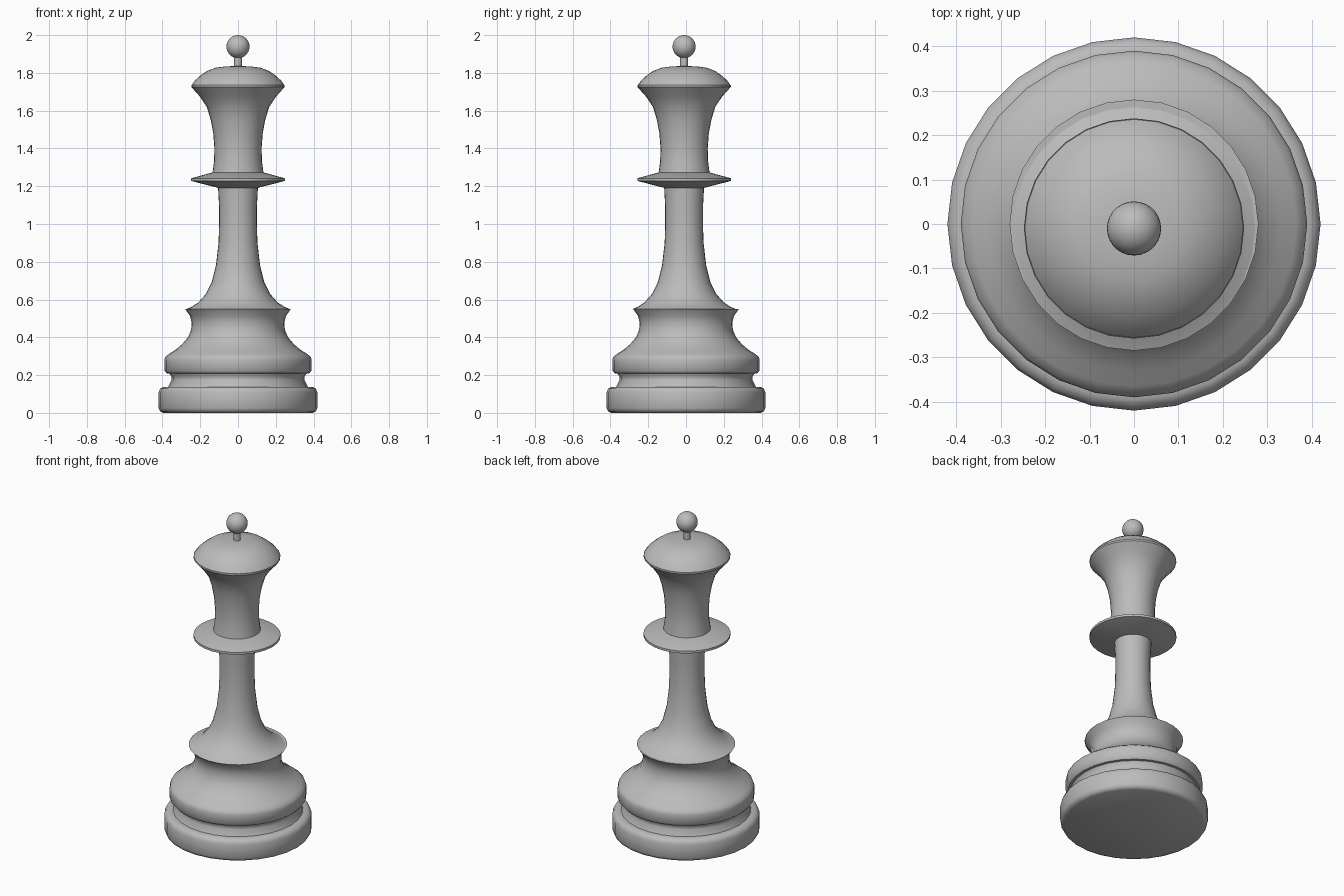
import bpy
import bmesh
from math import tau, radians
from mathutils import Matrix, Vector

cube = bpy.data.objects.get("Cube")
if cube:
    bpy.data.objects.remove(cube, do_unlink=True)

SIDES = 28
LEAN = -0.01  # the upper turned parts sit slightly forward of the base

grey = bpy.data.materials.new("plain grey")
grey.use_nodes = True
GREY = (0.5, 0.5, 0.5, 1)
grey.diffuse_color = GREY
grey.node_tree.nodes["Principled BSDF"].inputs["Base Color"].default_value = GREY


def finish(name, bm, y=0.0):
    bmesh.ops.recalc_face_normals(bm, faces=bm.faces)
    mesh = bpy.data.meshes.new(name)
    bm.to_mesh(mesh)
    bm.free()
    mesh.materials.append(grey)
    obj = bpy.data.objects.new(name, mesh)
    obj.location.y = y
    bpy.context.collection.objects.link(obj)
    bpy.ops.object.select_all(action='DESELECT')
    obj.select_set(True)
    bpy.context.view_layer.objects.active = obj
    bpy.ops.object.shade_smooth_by_angle(angle=radians(40))
    return obj


def lathe(name, profile, y=0.0):
    """Turn a (radius, height) profile around z and cap both ends."""
    bm = bmesh.new()
    rings = []
    for r, z in profile:
        rings.append([bm.verts.new(Matrix.Rotation(tau * i / SIDES, 3, 'Z') @ Vector((0, r, z)))
                      for i in range(SIDES)])
    for low, high in zip(rings, rings[1:]):
        for i in range(SIDES):
            j = (i + 1) % SIDES
            bm.faces.new((low[i], low[j], high[j], high[i]))
    bm.faces.new(rings[0])
    bm.faces.new(rings[-1])
    return finish(name, bm, y)


# Heavy foot disc with rounded edges and the groove above it
lathe("base_disc", [(.395, 0), (.412, .008), (.42, .025), (.42, .11), (.412, .128),
                    (.395, .138), (.37, .138), (.352, .175), (.352, .19), (.365, .212)])

# Rounded ring flowing up into the flared lip
lathe("base_bell", [(.35, .208), (.378, .21), (.39, .225), (.39, .28), (.385, .297),
                    (.365, .313), (.33, .335), (.295, .365), (.265, .4), (.248, .44),
                    (.246, .48), (.254, .513), (.28, .55)])

# Concave shaft
lathe("shaft", [(.275, .549), (.245, .562), (.21, .585), (.17, .63), (.14, .69), (.117, .78),
                (.103, .9), (.1, 1.0), (.1, 1.09), (.106, 1.2)], LEAN)

# Thin collar
lathe("collar", [(.1, 1.19), (.248, 1.228), (.248, 1.242), (.135, 1.273)], LEAN)

# Flared head and domed cap
lathe("head", [(.136, 1.265), (.127, 1.33), (.125, 1.4), (.131, 1.48), (.144, 1.55),
               (.165, 1.62), (.202, 1.675), (.247, 1.725), (.247, 1.735)], LEAN)
lathe("cap", [(.247, 1.733), (.228, 1.76), (.2, 1.785), (.165, 1.81), (.12, 1.827),
              (.07, 1.834), (.02, 1.836)], LEAN)

# Finial
lathe("finial_stem", [(.021, 1.83), (.021, 1.9)], LEAN)
ball = bmesh.new()
bmesh.ops.create_uvsphere(ball, u_segments=SIDES, v_segments=16, radius=.061,
                          matrix=Matrix.Translation((0, 0, 1.939)))
finish("finial_ball", ball, LEAN)
